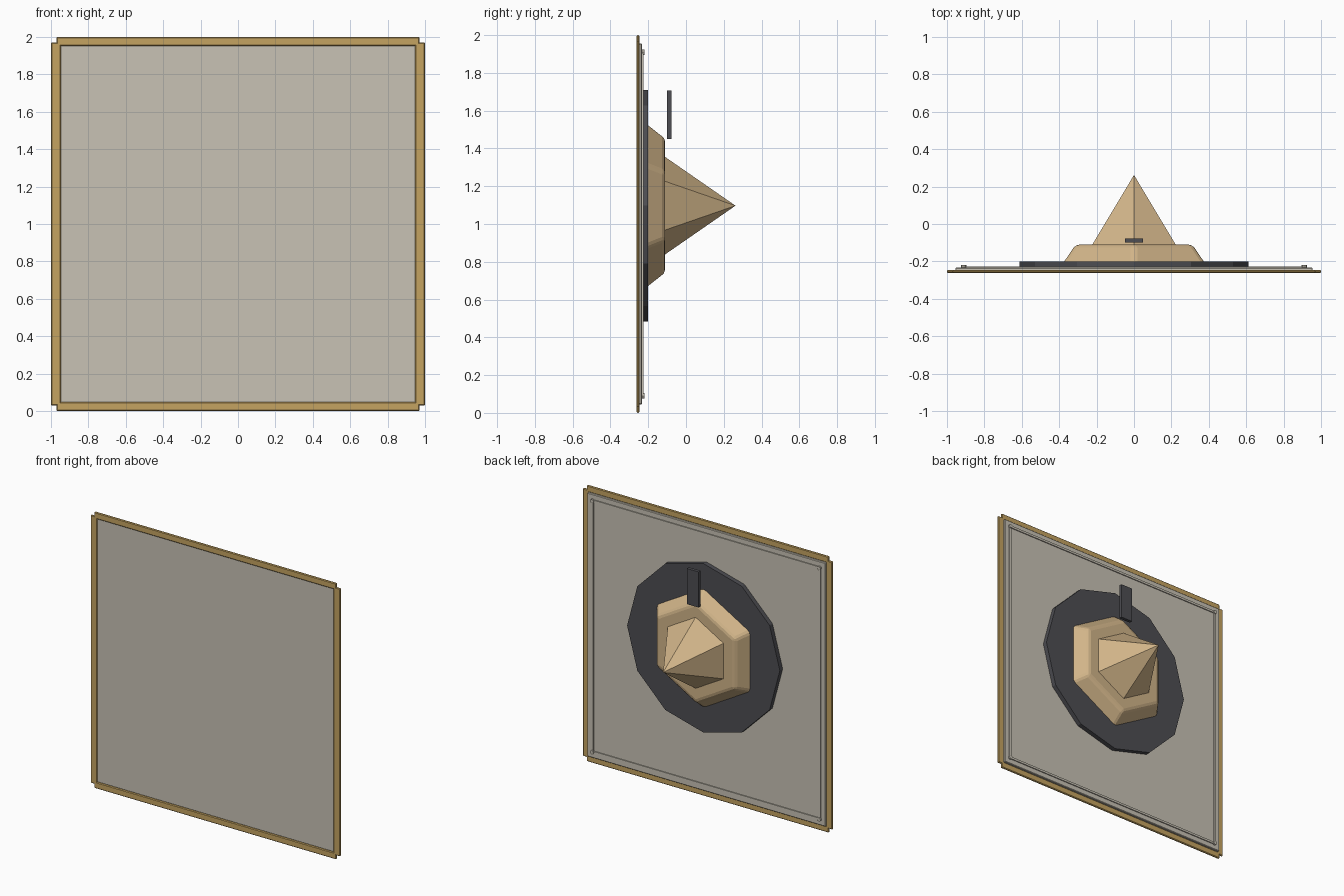
import bpy, math
from mathutils import Matrix

cube = bpy.data.objects.get("Cube")
if cube:
    bpy.data.objects.remove(cube, do_unlink=True)


def material(name, rgb):
    m = bpy.data.materials.new(name)
    m.use_nodes = True
    m.diffuse_color = (*rgb, 1)
    m.node_tree.nodes["Principled BSDF"].inputs["Base Color"].default_value = (*rgb, 1)
    return m


GOLD = material("gold frame", (0.56, 0.37, 0.12))
GREY = material("warm grey panel", (0.58, 0.54, 0.46))
DARK = material("charcoal", (0.075, 0.075, 0.085))
TAN = material("tan", (0.64, 0.46, 0.25))
MID = 1.097  # height of the centre ornament


def finish(name, mat, bevel=0, segments=1):
    ob = bpy.context.object
    ob.name = ob.data.name = name
    ob.data.materials.append(mat)
    if bevel:
        mod = ob.modifiers.new("Bevel", "BEVEL")
        mod.width, mod.segments = bevel, segments
    return ob


def box(name, mat, x, y, z, bevel=0):
    """Box from (low, high) ranges on each axis."""
    spans = (x, y, z)
    bpy.ops.mesh.primitive_cube_add(size=1, location=[sum(s) / 2 for s in spans])
    bpy.context.object.data.transform(Matrix.Diagonal([s[1] - s[0] for s in spans] + [1]))
    return finish(name, mat, bevel)


def spike(name, mat, sides, r_front, r_back, y, x=0, z=MID, bevel=0, segments=1):
    """Prism or cone along y, with one corner pointing up."""
    bpy.ops.mesh.primitive_cone_add(vertices=sides, radius1=r_front, radius2=r_back,
                                    depth=y[1] - y[0], location=(x, sum(y) / 2, z))
    bpy.context.object.data.transform(Matrix.Rotation(-math.pi / 2, 4, "X"))
    return finish(name, mat, bevel, segments)


# Thin panel
box("panel", GREY, (-0.955, 0.955), (-0.254, -0.233), (0.045, 1.955), 0.004)

# Four frame bars; the side bars stop short of the corners
for side, name in ((-1, "right"), (1, "left")):
    box(f"frame_bar_{name}", GOLD, sorted((side * 0.947, side)), (-0.262, -0.246),
        (0.03, 1.97), 0.005)
for low, name in ((0, "bottom"), (1.953, "top")):
    box(f"frame_bar_{name}", GOLD, (-0.97, 0.97), (-0.262, -0.246), (low, low + 0.047), 0.005)

# Thin rods and corner pegs on the back
for side, name in ((-1, "right"), (1, "left")):
    box(f"back_rod_{name}", GREY, (side * 0.91 - 0.008, side * 0.91 + 0.008),
        (-0.236, -0.226), (0.09, 1.91))
    for z, level in ((0.09, "bottom"), (1.91, "top")):
        spike(f"peg_{level}_{name}", GREY, 8, 0.014, 0.014, (-0.236, -0.22), side * 0.91, z)
for z, level in ((0.09, "bottom"), (1.91, "top")):
    box(f"back_rod_{level}", GREY, (-0.91, 0.91), (-0.236, -0.226), (z - 0.008, z + 0.008))

# Centre ornament: disc, bevelled base and point
spike("disc", DARK, 12, 0.612, 0.612, (-0.234, -0.2))
spike("hexagon_base", TAN, 6, 0.45, 0.36, (-0.225, -0.11), bevel=0.02, segments=2)
spike("point", TAN, 6, 0.259, 0, (-0.112, 0.262))

# Small hanging tab above the point
box("tab", DARK, (-0.047, 0.047), (-0.1, -0.077), (1.45, 1.708))
